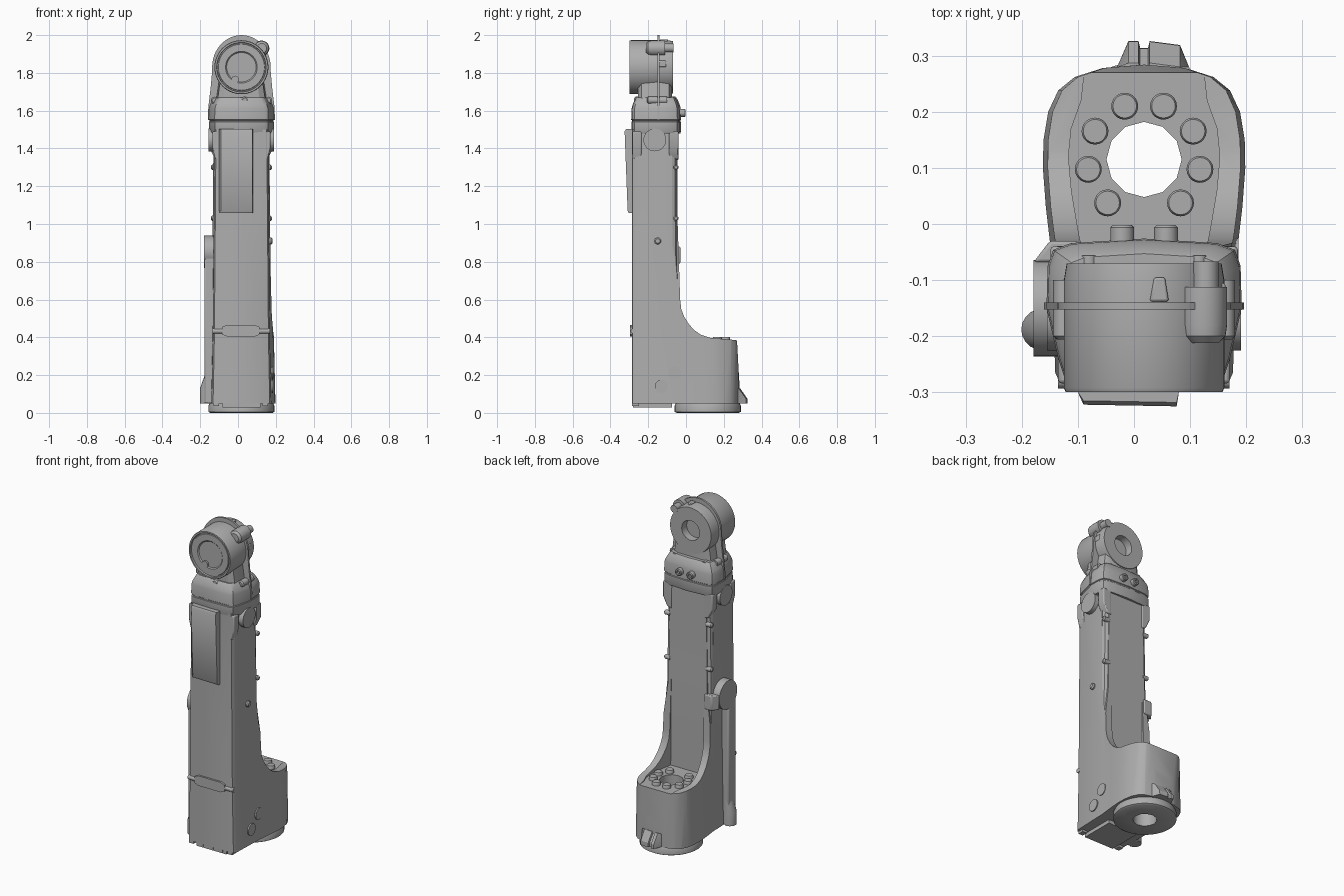
import bpy, bmesh, math
from mathutils import Vector

if "Cube" in bpy.data.objects:
    bpy.data.objects.remove(bpy.data.objects["Cube"])

CX = 0.018            # centre line of the arm
HEAD_Z = 1.83         # axis of the wrist joint
FOOT_Y = 0.115        # axis of the base joint

grey = bpy.data.materials.new("cast grey")
grey.use_nodes = True
grey.diffuse_color = (0.42, 0.42, 0.42, 1)
grey.node_tree.nodes["Principled BSDF"].inputs["Base Color"].default_value = (0.42, 0.42, 0.42, 1)


def activate(ob):
    bpy.ops.object.select_all(action='DESELECT')
    ob.select_set(True)
    bpy.context.view_layer.objects.active = ob


def smooth(ob):
    activate(ob)
    bpy.ops.object.shade_smooth_by_angle(angle=math.radians(32))


def loft(name, sections, bevel=0):
    """Skin a stack of equal-length point loops and cap both ends."""
    bm = bmesh.new()
    rings = [[bm.verts.new(p) for p in s] for s in sections]
    n = len(rings[0])
    for a, b in zip(rings, rings[1:]):
        for i in range(n):
            j = (i + 1) % n
            bm.faces.new((a[i], a[j], b[j], b[i]))
    bm.faces.new(rings[0][::-1])
    bm.faces.new(rings[-1])
    bmesh.ops.recalc_face_normals(bm, faces=bm.faces)
    me = bpy.data.meshes.new(name)
    bm.to_mesh(me)
    bm.free()
    me.materials.append(grey)
    ob = bpy.data.objects.new(name, me)
    bpy.context.collection.objects.link(ob)
    if bevel:
        m = ob.modifiers.new("bevel", 'BEVEL')
        m.width, m.segments, m.limit_method = bevel, 2, 'ANGLE'
    smooth(ob)
    return ob


def place(axis, u, v, t):
    return Vector({'X': (t, u, v), 'Y': (u, t, v), 'Z': (u, v, t)}[axis])


def prism(name, axis, pts, t0, t1, bevel=0):
    return loft(name, [[place(axis, u, v, t) for u, v in pts] for t in (t0, t1)], bevel)


def turned(name, axis, centre, profile, n=40):
    """Round part: profile is (radius, position along axis)."""
    return loft(name, [[place(axis, centre[0] + r * math.cos(i * math.tau / n),
                              centre[1] + r * math.sin(i * math.tau / n), t)
                        for i in range(n)] for r, t in profile])


def disc(name, axis, centre, r, t0, t1, n=24):
    return turned(name, axis, centre, [(r, t0), (r, t1)], n)


def box(name, x, y, z, bevel=0):
    return prism(name, 'Z', [(x[0], y[0]), (x[1], y[0]), (x[1], y[1]), (x[0], y[1])], *z, bevel)


def mirrored(half):
    """Close a half outline (half width, y) about the centre line."""
    return half + [(-w, y) for w, y in reversed(half) if w > 0]


def tapered(name, outline, levels):
    return loft(name, [[Vector((CX + w * s, y, z)) for w, y in outline] for z, s in levels])


def cut(ob, tool, op='DIFFERENCE'):
    m = ob.modifiers.new("cut", 'BOOLEAN')
    m.operation, m.object, m.solver = op, tool, 'EXACT'
    activate(ob)
    bpy.ops.object.modifier_apply(modifier=m.name)
    bpy.data.objects.remove(tool)


# Main casting: side profile crossed with the plan outline
side = [(-.285, .05), (.29, .05), (.28, .2), (.27, .385), (.13, .397), (.08, .413), (.045, .437),
        (.015, .47), (-.01, .51), (-.025, .55), (-.031, .6), (-.044, 1.0), (-.046, 1.5), (-.285, 1.5)]
plan = mirrored([(.128, -.292), (.143, -.284), (.151, -.265), (.158, -.05), (.167, .03), (.172, .1),
                 (.171, .15), (.163, .2), (.146, .238), (.118, .262), (.07, .278), (0, .284)])
body = tapered("arm_body", plan, [(.04, 1.05), (.4, 1.0), (1.55, .935)])
cut(body, prism("side_cutter", 'X', side, -.5, .5), 'INTERSECT')

# Channel down the back, fading out up the column and ending at the foot ledge
channel = mirrored([(.114, -.0415), (.13, .06), (.135, .12), (.13, .17), (.112, .22), (.092, .4)])
cut(body, tapered("channel_cutter", channel, [(.383, 1), (.6, .98), (1.2, .95)]))
cut(body, disc("bore_cutter", 'Z', (CX, FOOT_Y), .067, -.1, .6, 12))

# Soft rear corners on the upper column
for s in (-1, 1):
    def corner(z, k):
        w = .172 - .014 * z
        spots = [(w + .03, -.045 - k), (w - .2 * k, -.045 - k), (w - .42 * k, -.045 - .42 * k),
                 (w - k, -.045 - .12 * k), (w - k, .05), (w + .03, .05)]
        return [Vector((CX + s * x, y, z)) for x, y in spots]
    cut(body, loft("corner_cutter", [corner(.68, .004), corner(.88, .028), corner(1.6, .03)]))
smooth(body)

# Base joint ring with open bore
ring = turned("base_ring", 'Z', (CX, FOOT_Y), [(.165, 0), (.175, .006), (.175, .038), (.168, .052)])
cut(ring, disc("ring_cutter", 'Z', (CX, FOOT_Y), .067, -.1, .2, 12))
smooth(ring)

# Ledge bolts: nine slots, one left empty
for k in range(9):
    a = math.radians(70 - 40 * k)
    if k != 4:
        c = (CX + .101 * math.cos(a), FOOT_Y + .101 * math.sin(a))
        turned("ledge_bolt", 'Z', c, [(.024, .37), (.024, .396), (.021, .402)], 20)

# Rear stop on the foot, sloped on top and notched at the tip
def stop_section(z, reach):
    tip = .275 + reach
    pts = [(-.04, .262), (-.03, .28), (-.01, tip), (.008, tip), (.011, tip - .012), (.025, tip - .012),
           (.028, tip), (.082, tip - .007), (.098, .28), (.108, .262)]
    return [Vector((x, y, z)) for x, y in pts]

loft("rear_stop", [stop_section(.05, .051), stop_section(.075, .05), stop_section(.13, .012)])

# Underside pads
box("under_plate", (CX - .1, CX + .1), (-.28, -.075), (.028, .052))
for k in range(5):
    box("under_pad", (-.13 + k * .065, -.1 + k * .065), (-.285, -.25), (.036, .055))

# Front panel, thicker at its top, one long edge chamfered
def panel_section(z, y):
    return [Vector((x, v, z)) for x, v in ((-.1, -.28), (-.1, -.3), (-.09, y + .003), (.076, y), (.08, -.3), (.08, -.28))]

loft("front_panel", [panel_section(1.057, -.302), panel_section(1.07, -.309),
                     panel_section(1.49, -.325), panel_section(1.503, -.318)])

# Front clip band
prism("clip_plate", 'Y', [(-.085, .415), (-.06, .405), (.09, .405), (.115, .415), (.115, .455),
                          (.09, .465), (-.06, .465), (-.085, .455)], -.296, -.27)
disc("clip_rod", 'X', (-.279, .433), .014, -.135, .17, 12)

# Cable cover on the right flank
disc("cover_cap", 'X', (-.15, .852), .086, -.179, -.1, 40)
prism("cap_fairing", 'Z', [(-.1, -.068), (-.179, -.068), (-.15, -.03), (-.1, -.03)], .79, .88, .006)
box("cover_bar", (-.178, -.1), (-.228, -.155), (.05, .86), .008)
loft("cover_foot", [[Vector((-.16 - d * math.cos(a), -.188 + .038 * math.sin(a), z))
                     for a in [math.radians(-90 + 18 * i) for i in range(11)]]
                    for z, d in ((.05, .041), (.13, .041), (.2, .016))])

# Left flank discs and knob
for y, z in ((-.13, .14), (-.06, .21)):
    disc("flank_plug", 'X', (y, z), .035, .1, .186)
turned("flank_knob", 'X', (-.15, .91), [(.018, .1), (.018, .176), (.012, .183)], 16)

# Small side screws, both flanks
for s in (-1, 1):
    for z in (1.3, 1.03):
        turned("side_screw", 'X', (-.053, z), [(.014, CX + s * .12), (.014, CX + s * .155), (.008, CX + s * .161)], 12)

# Shoulder under the collar: round pads and corner lugs
for s in (-1, 1):
    disc("collar_pad", 'X', (-.165, 1.445), .06, CX + s * .12, CX + s * .173, 32)
    for y0, y1, w in ((-.284, -.235, .153), (-.09, -.04, .167)):
        wedge = [(CX + s * x, z) for x, z in ((.11, 1.335), (.14, 1.345), (w, 1.4), (w, 1.49), (.11, 1.49))]
        prism("corner_lug", 'Y', wedge, y0, y1, .006)

# Collar: stepped block
def collar_ring(z, grow):
    half = mirrored([(0, -.29), (.122, -.286), (.142, -.274), (.153, -.24), (.174, -.15), (.172, -.075),
                     (.162, -.046), (.13, -.034), (0, -.026)])
    return [Vector((CX + w * grow, -.16 + (y + .16) * grow, z)) for w, y in half]

loft("collar", [collar_ring(z, g) for z, g in
                ((1.478, .96), (1.488, .99), (1.54, .99), (1.543, .97), (1.549, .97), (1.552, 1),
                 (1.612, .985), (1.63, .95), (1.662, .85), (1.67, .8))])

# Collar bolts at the back
for x in (-.021, .057):
    turned("rear_bolt", 'Y', (x, 1.588), [(.021, -.06), (.021, -.006), (.017, -.002), (.01, -.002), (.01, -.012)], 20)

# Neck rising into the wrist joint
neck = mirrored([(.1, -.255), (.132, -.235), (.14, -.15), (.13, -.09), (.1, -.075)])
tapered("neck", neck, [(1.62, 1), (1.68, .93), (1.755, .85)])
for x, y in ((.036, -.268), (-.125, -.2), (.161, -.2)):
    turned("neck_screw", 'Y', (x, 1.655), [(.019, y + .1), (.019, y), (.012, y - .006)], 16)
for x in (-.08, .116):
    turned("neck_rear_screw", 'Y', (x, 1.66), [(.014, -.12), (.014, -.056)], 12)

# Thin bell-shaped flange behind the wrist barrel
arc = [(CX + .155 * math.cos(a), HEAD_Z + .17 * math.sin(a))
       for a in [math.radians(-5 + 190 * i / 28) for i in range(29)]]
bell = [(CX + .178, 1.55), (CX + .175, 1.62), (CX + .163, 1.72)] + arc + \
       [(CX - .163, 1.72), (CX - .175, 1.62), (CX - .178, 1.55)]
prism("flange", 'Y', bell, -.152, -.14)

# Wrist barrel: stepped front cover, open socket at the back
turned("wrist_barrel", 'Y', (CX, HEAD_Z),
       [(.004, -.288), (.078, -.288), (.084, -.294), (.122, -.294), (.124, -.289), (.129, -.289),
        (.131, -.299), (.14, -.299), (.143, -.292), (.143, -.1), (.138, -.07), (.06, -.07), (.058, -.115), (.004, -.115)], 56)
disc("cover_plug", 'Y', (-.015, 1.765), .02, -.298, -.27, 20)

# Connector beside the barrel
turned("connector_body", 'Y', (.125, 1.93), [(.026, -.212), (.038, -.2), (.041, -.18), (.041, -.112)], 28)
disc("connector_tip", 'Y', (.128, 1.932), .023, -.12, -.067)
prism("barrel_boss", 'Z', [(.028, -.138), (.062, -.138), (.055, -.095), (.036, -.095)], 1.93, 1.978, .004)
box("barrel_clip", (.13, .163), (-.145, -.105), (1.83, 1.865), .005)
